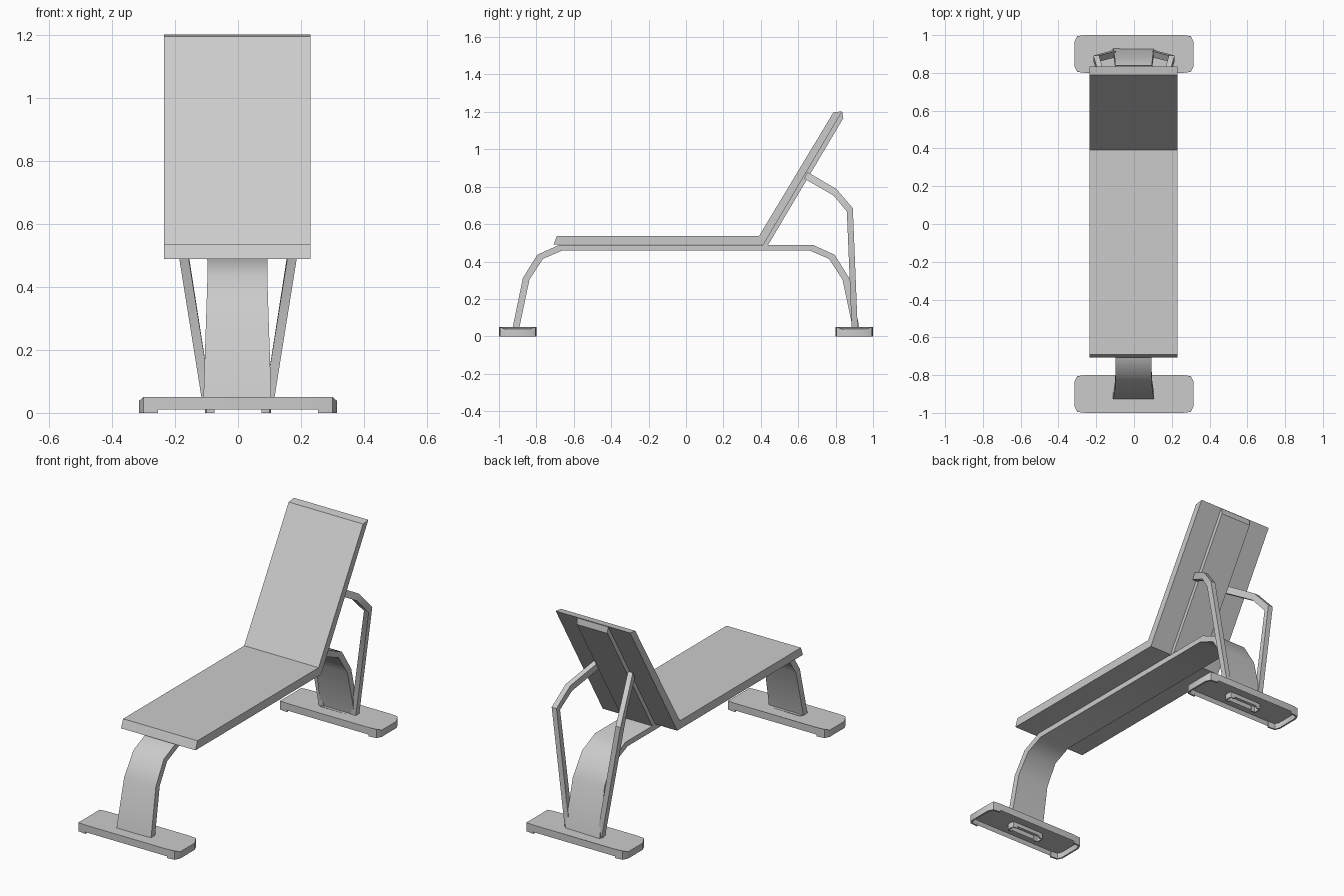
import bpy
import bmesh
import math

cube = bpy.data.objects.get("Cube")
if cube:
    bpy.data.objects.remove(cube, do_unlink=True)

GREY = (0.6, 0.6, 0.6, 1.0)
grey = bpy.data.materials.new("light_grey")
grey.use_nodes = True
grey.diffuse_color = GREY
grey.node_tree.nodes["Principled BSDF"].inputs["Base Color"].default_value = GREY


def finish(name, bm, angle=38):
    """Turn a bmesh into a grey object, smooth with sharp edges kept."""
    bmesh.ops.recalc_face_normals(bm, faces=bm.faces)
    mesh = bpy.data.meshes.new(name)
    bm.to_mesh(mesh)
    bm.free()
    mesh.materials.append(grey)
    obj = bpy.data.objects.new(name, mesh)
    bpy.context.collection.objects.link(obj)
    bpy.ops.object.select_all(action="DESELECT")
    obj.select_set(True)
    bpy.context.view_layer.objects.active = obj
    bpy.ops.object.shade_smooth_by_angle(angle=math.radians(angle))
    return obj


def strap(name, stations):
    """Flat bar through stations: outer (y, z), inner (y, z), x range."""
    bm = bmesh.new()
    rings = []
    for (yo, zo), (yi, zi), (x0, x1) in stations:
        corners = [(x0, yo, zo), (x1, yo, zo), (x1, yi, zi), (x0, yi, zi)]
        rings.append([bm.verts.new(c) for c in corners])
    for a, b in zip(rings, rings[1:]):
        for i in range(4):
            j = (i + 1) % 4
            bm.faces.new((a[i], a[j], b[j], b[i]))
    bm.faces.new(rings[0])
    bm.faces.new(rings[-1])
    return finish(name, bm)


def tray(name, cy, hx, hy, notch, corner, wall, top, slope):
    """Hollow downward-open tray whose ends reach lower than its middle."""
    quarter = [(notch, hy), (hx - corner * 0.4, hy - corner * 0.15),
               (hx, hy - corner)]
    outline = quarter + [(x, -y) for x, y in reversed(quarter)]
    outline += [(-x, -y) for x, y in outline]
    bm = bmesh.new()
    low = 0.01
    base = bm.faces.new([bm.verts.new((x, cy + y, low)) for x, y in outline])
    lid = bmesh.ops.extrude_face_region(bm, geom=[base], use_keep_orig=True)
    for v in [g for g in lid["geom"] if isinstance(g, bmesh.types.BMVert)]:
        v.co.z = top - (slope if abs(v.co.x) > hx - corner * 0.2 else 0)
    bmesh.ops.recalc_face_normals(bm, faces=bm.faces)
    # hollow the underside
    rim = bmesh.ops.inset_region(bm, faces=[base], thickness=wall)["faces"]
    for v in base.verts:
        v.co.z = top - slope - 0.006
    # the rims of both ends become the ground pads
    new_floor = [f for f in rim if abs(f.calc_center_median().x) > notch - wall]
    pads = bmesh.ops.extrude_face_region(bm, geom=new_floor)["geom"]
    for v in [g for g in pads if isinstance(g, bmesh.types.BMVert)]:
        v.co.z = 0
    bmesh.ops.delete(bm, geom=new_floor, context="FACES")
    return finish(name, bm, 30)


# Feet with a slotted boss underneath
for label, cy in (("front", -0.9), ("rear", 0.9)):
    tray(label + "_foot", cy, 0.315, 0.1, 0.255, 0.035, 0.01, 0.05, 0.012)
    tray(label + "_foot_slot", cy, 0.105, 0.025, 0.075, 0.012, 0.007, 0.046, 0)

# Bent frame: one leg, mirrored front to back
leg = [((-0.928, 0.042), (-0.892, 0.042), 0.108),
       ((-0.872, 0.312), (-0.837, 0.303), 0.099),
       ((-0.795, 0.436), (-0.765, 0.414), 0.095),
       ((-0.678, 0.489), (-0.66, 0.459), 0.095)]
front = [(o, i, (-h - 0.002, h - 0.002)) for o, i, h in leg]
rear = [((-o[0], o[1]), (-i[0], i[1]), x) for o, i, x in reversed(front)]
strap("bent_frame", front + rear)

# Seat and backrest cushion
WIDE = (-0.235, 0.23)
strap("cushion", [((-0.69, 0.537), (-0.708, 0.49), WIDE),
                  ((0.391, 0.537), (0.414, 0.49), WIDE),
                  ((0.788, 1.197), (0.835, 1.203), WIDE)])

# Spine behind the backrest
SPINE = (-0.098, 0.094)
strap("backrest_spine", [((0.41, 0.487), (0.438, 0.487), SPINE),
                         ((0.813, 1.166), (0.841, 1.166), SPINE),
                         ((0.833, 1.2), (0.836, 1.2), SPINE)])

# Backrest support arms
arm = [((0.65, 0.878), (0.632, 0.843), 0.108),
       ((0.805, 0.787), (0.79, 0.752), 0.175),
       ((0.892, 0.685), (0.86, 0.667), 0.2),
       ((0.918, 0.042), (0.886, 0.042), 0.1)]
for label, side in (("left", 1), ("right", -1)):
    strap(label + "_support_arm",
          [(o, i, (side * x - 0.015, side * x + 0.015)) for o, i, x in arm])
